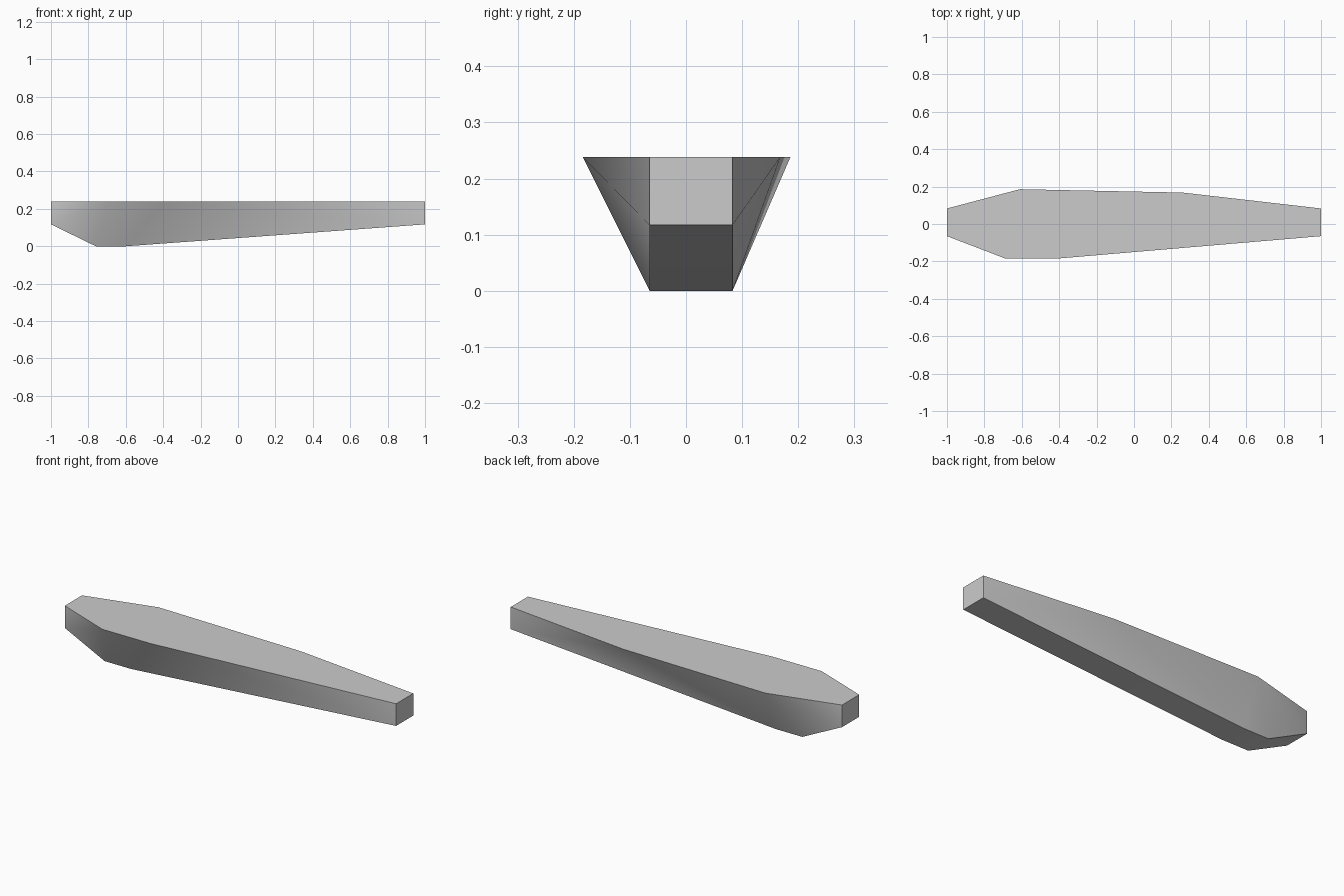
import bpy
import bmesh
import math

cube = bpy.data.objects.get("Cube")
if cube:
    bpy.data.objects.remove(cube, do_unlink=True)

# Single light grey material
grey = bpy.data.materials.new("light_grey")
grey.use_nodes = True
colour = (0.6, 0.6, 0.6, 1)
grey.diffuse_color = colour
grey.node_tree.nodes["Principled BSDF"].inputs["Base Color"].default_value = colour

TOP = 0.238
FRONT, BACK = -0.065, 0.083

# Flat deck outline, slightly lopsided
deck = [(-1, FRONT), (-0.69, -0.184), (-0.40, -0.184), (1, FRONT),
        (1, BACK), (0.26, 0.168), (-0.61, 0.186), (-1, BACK)]
# Keel profile along the length
keel = [(-1, 0.117), (-0.76, 0), (-0.60, 0), (1, 0.117)]

# Faceted body stretched between the deck and the keel
bm = bmesh.new()
for x, y in deck:
    bm.verts.new((x, y, TOP))
for x, z in keel:
    for y in (FRONT, BACK):
        bm.verts.new((x, y, z))
bmesh.ops.convex_hull(bm, input=bm.verts[:])
bmesh.ops.dissolve_limit(bm, angle_limit=math.radians(0.5),
                         verts=bm.verts[:], edges=bm.edges[:])
bmesh.ops.recalc_face_normals(bm, faces=bm.faces[:])

mesh = bpy.data.meshes.new("hull_body")
bm.to_mesh(mesh)
bm.free()
mesh.materials.append(grey)
body = bpy.data.objects.new("hull_body", mesh)
bpy.context.collection.objects.link(body)

# Soft sides with crisp main edges
bpy.ops.object.select_all(action="DESELECT")
body.select_set(True)
bpy.context.view_layer.objects.active = body
bpy.ops.object.shade_smooth_by_angle(angle=math.radians(30))
